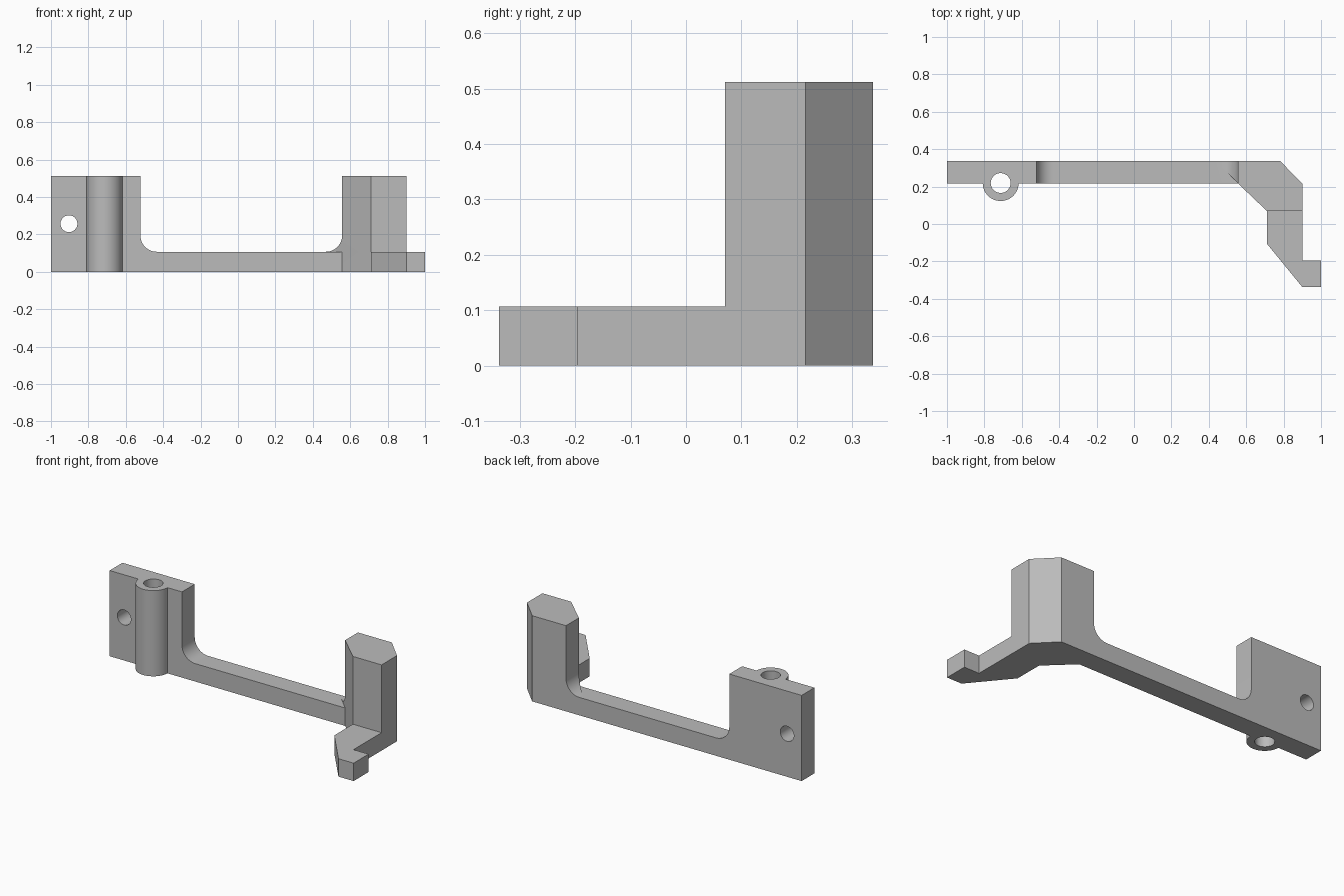
import bpy, bmesh, math
from mathutils import Vector

cube = bpy.data.objects.get("Cube")
if cube:
    bpy.data.objects.remove(cube, do_unlink=True)

grey = bpy.data.materials.new("plain grey")
grey.use_nodes = True
colour = (0.5, 0.5, 0.5, 1)
grey.diffuse_color = colour
grey.node_tree.nodes["Principled BSDF"].inputs["Base Color"].default_value = colour

BACK, FACE = 0.337, 0.216     # rear and front of the bar
TALL, LOW = 0.512, 0.107      # upright and bar heights
FILLET = 0.088


def prism(name, outline, start, end, along="z"):
    """Extrude a 2D outline: xy outline along z, or xz outline along y."""
    place = (lambda a, b, t: (a, b, t)) if along == "z" else (lambda a, b, t: (a, t, b))
    bm = bmesh.new()
    base = bm.faces.new([bm.verts.new(place(a, b, start)) for a, b in outline])
    moved = bmesh.ops.extrude_face_region(bm, geom=[base])["geom"]
    shift = Vector(place(0, 0, end - start))
    bmesh.ops.translate(bm, vec=shift, verts=[v for v in moved if isinstance(v, bmesh.types.BMVert)])
    bmesh.ops.recalc_face_normals(bm, faces=bm.faces)
    mesh = bpy.data.meshes.new(name)
    bm.to_mesh(mesh)
    bm.free()
    obj = bpy.data.objects.new(name, mesh)
    bpy.context.collection.objects.link(obj)
    mesh.materials.append(grey)
    return obj


def arc(cx, cy, radius, first, last, steps):
    angles = [math.radians(first + (last - first) * i / steps) for i in range(steps + 1)]
    return [(cx + radius * math.cos(a), cy + radius * math.sin(a)) for a in angles]


def circle(cx, cy, radius):
    return arc(cx, cy, radius, 0, 360, 48)[:-1]


def combine(target, other, operation):
    mod = target.modifiers.new(operation.title(), "BOOLEAN")
    mod.operation, mod.solver, mod.object = operation, "EXACT", other
    bpy.context.view_layer.objects.active = target
    bpy.ops.object.modifier_apply(modifier=mod.name)
    bpy.data.objects.remove(other, do_unlink=True)


# Mounting plate and bar with a fillet at each end
left_edge, right_edge = -0.522, 0.557
profile = [(-1, 0), (0.65, 0), (0.65, TALL), (right_edge, TALL)]
profile += arc(right_edge - FILLET, LOW + FILLET, FILLET, 0, -90, 12)
profile += arc(left_edge + FILLET, LOW + FILLET, FILLET, -90, -180, 12)
profile += [(left_edge, TALL), (-1, TALL)]
bracket = prism("bracket", profile, FACE, BACK, "y")

# Diagonal trim across the front of the right fillet
trim = prism("fillet_trim", [(0.35, 0.423), (0.35, 0.1), (0.673, 0.1)], LOW, 0.7)
combine(bracket, trim, "DIFFERENCE")

# Chamfered upright
upright = prism("upright", [(right_edge, FACE), (0.71, 0.07), (0.9, 0.07), (0.9, FACE),
                            (0.781, BACK), (right_edge, BACK)], 0, TALL)
combine(bracket, upright, "UNION")

# Low arm with hooked end
arm = prism("hook_arm", [(0.71, 0.12), (0.71, -0.105), (0.9, -BACK), (1, -BACK),
                         (1, -0.195), (0.9, -0.195), (0.9, 0.12)], 0, LOW)
combine(bracket, arm, "UNION")

# Vertical sleeve, its bore, and the screw hole
combine(bracket, prism("sleeve", circle(-0.713, 0.219, 0.096), 0, TALL), "UNION")
combine(bracket, prism("bore", circle(-0.713, 0.219, 0.053), -0.1, 0.7), "DIFFERENCE")
combine(bracket, prism("screw_hole", circle(-0.904, 0.257, 0.045), 0, 0.6, "y"), "DIFFERENCE")

bpy.ops.object.select_all(action="DESELECT")
bracket.select_set(True)
bpy.context.view_layer.objects.active = bracket
bpy.ops.object.shade_smooth_by_angle(angle=math.radians(30))
